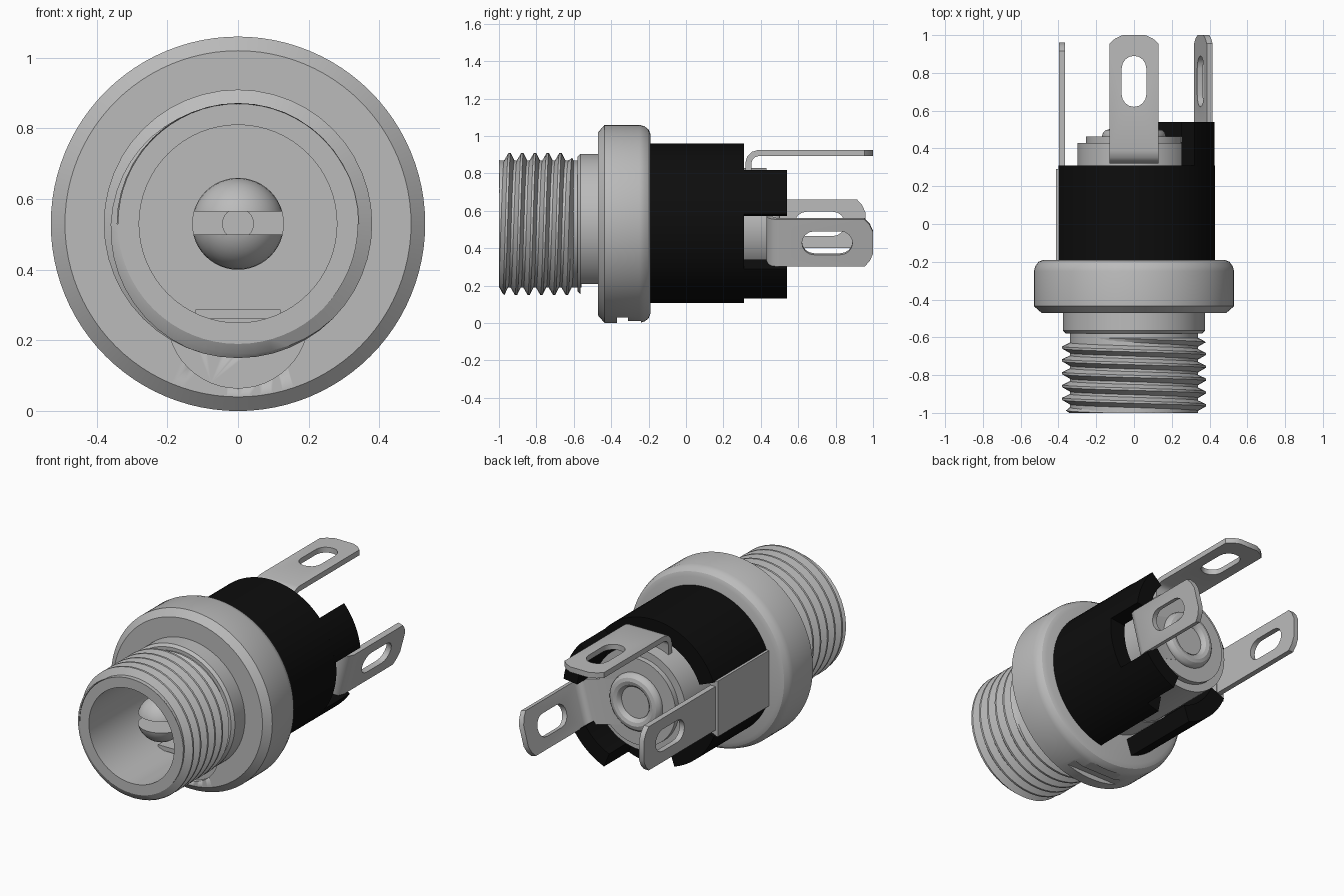
import bpy, bmesh, math
from mathutils import Vector

if "Cube" in bpy.data.objects:
    bpy.data.objects.remove(bpy.data.objects["Cube"], do_unlink=True)

CZ = 0.53  # height of the main axis, which runs along y


def material(name, rgb):
    m = bpy.data.materials.new(name)
    m.use_nodes = True
    m.diffuse_color = (*rgb, 1)
    m.node_tree.nodes["Principled BSDF"].inputs["Base Color"].default_value = (*rgb, 1)
    return m


METAL = material("nickel grey", (0.5, 0.5, 0.5))
BLACK = material("black plastic", (0.004, 0.004, 0.004))


def polar(deg, r, y, v=0.0):
    """Point at an angle and radius round the axis, shifted v along the tangent."""
    a = math.radians(deg)
    return Vector((r * math.cos(a) - v * math.sin(a), y, CZ + r * math.sin(a) + v * math.cos(a)))


def finish(name, bm, mat, smooth=True):
    bmesh.ops.remove_doubles(bm, verts=bm.verts, dist=1e-5)
    bmesh.ops.recalc_face_normals(bm, faces=bm.faces)
    me = bpy.data.meshes.new(name)
    bm.to_mesh(me)
    bm.free()
    me.materials.append(mat)
    ob = bpy.data.objects.new(name, me)
    bpy.context.collection.objects.link(ob)
    bpy.ops.object.select_all(action='DESELECT')
    ob.select_set(True)
    bpy.context.view_layer.objects.active = ob
    if smooth:
        bpy.ops.object.shade_smooth_by_angle(angle=math.radians(30))
    return ob


def revolve(name, profile, mat=METAL, a0=0, a1=360, segs=64):
    """Sweep a closed (radius, y) profile round the axis; partial sweeps get end caps."""
    bm = bmesh.new()
    rings = [[bm.verts.new(polar(a0 + (a1 - a0) * i / segs, r, y)) for r, y in profile]
             for i in range(segs + 1)]
    n = len(profile)
    for p, q in zip(rings, rings[1:]):
        for j in range(n):
            k = (j + 1) % n
            if profile[j][0] > 0 or profile[k][0] > 0:
                bm.faces.new((p[j], p[k], q[k], q[j]))
    if a1 - a0 < 360:
        bm.faces.new(rings[0])
        bm.faces.new(rings[-1])
    bmesh.ops.dissolve_degenerate(bm, edges=bm.edges, dist=1e-6)
    return finish(name, bm, mat)


def tube(name, r0, r1, y0, y1, mat=METAL, a0=0, a1=360, segs=64):
    return revolve(name, [(r0, y0), (r1, y0), (r1, y1), (r0, y1)], mat, a0, a1, segs)


def box(name, lo, hi, mat=METAL):
    bm = bmesh.new()
    bmesh.ops.create_cube(bm, size=1)
    for v in bm.verts:
        v.co = [l + (c + 0.5) * (h - l) for l, h, c in zip(lo, hi, v.co)]
    return finish(name, bm, mat, smooth=False)


def cut(ob, cutter):
    mod = ob.modifiers.new("cut", 'BOOLEAN')
    mod.operation, mod.solver, mod.object = 'DIFFERENCE', 'EXACT', cutter
    cutter.hide_render = True
    bpy.context.view_layer.objects.active = ob
    # keep the cut first so shading by angle is evaluated last
    bpy.ops.object.modifier_move_to_index(modifier=mod.name, index=0)
    bpy.ops.object.modifier_apply(modifier=mod.name)
    bpy.data.objects.remove(cutter, do_unlink=True)


# Flange with neck, rounded at the back edge
flange = revolve("flange", [
    (0.30, -0.58), (0.36, -0.58), (0.375, -0.565), (0.375, -0.47), (0.49, -0.47),
    (0.53, -0.435), (0.53, -0.25), (0.522, -0.222), (0.505, -0.20), (0.48, -0.19),
    (0.30, -0.19)], segs=96)

# Round pocket under the neck and the stepped notch at the bottom of the flange
bm = bmesh.new()
bmesh.ops.create_cone(bm, cap_ends=True, segments=48, radius1=0.2, radius2=0.2, depth=0.12)
for v in bm.verts:
    v.co = Vector((v.co.x, v.co.z - 0.505, v.co.y + 0.265))
cut(flange, finish("pocket_cutter", bm, METAL))
cut(flange, box("notch_cutter", (-0.4, -0.37, -0.1), (0.4, -0.31, 0.03)))
cut(flange, box("step_cutter", (-0.4, -0.312, -0.1), (0.4, -0.24, 0.012)))

# Inner sleeve with the socket bore, and the floor of the bore
tube("inner_sleeve", 0.28, 0.34, -1.0, -0.56)
tube("bore_lining", 0.28, 0.305, -0.57, 0.0)
tube("bore_floor", 0.21, 0.30, -0.06, 0.0)
tube("floor_recess", 0.0, 0.25, -0.03, 0.01)

# Helical screw thread, run out at both ends
bm = bmesh.new()
N, PITCH, TURNS = 48, 0.068, 9
SHAPE = ((0.0, 0.335), (0.12, 0.335), (0.5, 0.38), (0.68, 0.38))
cols = []
for k in range(N * (TURNS + 1) + 1):
    col = []
    for t, r in SHAPE:
        y = min(max(-1.0 + PITCH * (k / N - 2 + t), -1.0), -0.6)
        r = min(r, 0.342 + 1.5 * (y + 1.0), 0.335 + 2 * (-0.6 - y))
        col.append(bm.verts.new(polar(360 * k / N, r, y)))
    cols.append(col)
for k in range(N * TURNS):
    for j in range(4):
        a, b = cols[k], cols[k + 1]
        quad = ((a[j], a[j + 1], b[j + 1], b[j]) if j < 3 else
                (a[3], cols[k + N][0], cols[k + 1 + N][0], b[3]))
        ys = [v.co.y for v in quad]
        if max(ys) - min(ys) > 1e-5:
            bm.faces.new(quad)
bmesh.ops.dissolve_degenerate(bm, edges=bm.edges, dist=1e-5)
finish("screw_thread", bm, METAL)

# Centre pin with a domed, slotted tip
dome = [(0.13 * math.sin(math.radians(a)), -0.72 - 0.13 * math.cos(math.radians(a)))
        for a in range(0, 91, 10)]
pin = revolve("centre_pin", dome + [(0.13, -0.02), (0.0, -0.02)], segs=48)
cut(pin, box("slot_cutter", (-0.3, -1.0, 0.5), (0.3, -0.5, 0.565)))
tube("pin_core", 0.0, 0.045, -0.55, -0.45, segs=24)

# Flat spring contact low in the bore
box("spring_contact", (-0.12, -0.58, 0.262), (0.12, -0.02, 0.288))

# Plastic body, open along the bottom and flattened on one side
tube("body_main", 0.33, 0.43, -0.195, 0.31, BLACK, -79, 158, 56)
tube("body_lower", 0.33, 0.43, -0.195, 0.31, BLACK, 202, 251, 14)
tube("upper_prong", 0.34, 0.43, 0.30, 0.54, BLACK, 7, 42, 10)
tube("lower_prong", 0.34, 0.43, 0.30, 0.54, BLACK, -68, -34, 10)
box("side_panel", (-0.412, -0.195, CZ - 0.165), (-0.36, 0.29, CZ + 0.165))

# Insulator stack and rivet at the back
tube("rear_core", 0.0, 0.30, -0.19, 0.43)
tube("rear_washer", 0.0, 0.255, 0.42, 0.462)
ring = [(0.13 + 0.04 * math.cos(math.radians(a)), 0.462 + 0.04 * math.sin(math.radians(a)))
        for a in range(0, 360, 30)]
revolve("rivet_ring", ring, segs=48)
tube("rivet_centre", 0.0, 0.11, 0.44, 0.472, segs=32)


def terminal(name, deg, path, y_end):
    """Solder tab: a strip following (radius, y) points, ending in a plate with a slot."""
    w, r, y0 = 0.13, path[-1][0], path[-1][1]
    bm = bmesh.new()
    outer = [(y0, -w), (y_end - 0.045, -w), (y_end - 0.018, -0.10), (y_end, -0.06),
             (y_end, 0.06), (y_end - 0.018, 0.10), (y_end - 0.045, w), (y0, w)]
    hole = []
    for i in range(18):
        a = math.radians(-90 + (i if i < 9 else i - 1) * 180 / 8)
        if i >= 9:
            a = math.radians(90 + (i - 9) * 180 / 8)
        mid = y_end - (0.175 if i < 9 else 0.315)
        hole.append((mid + 0.065 * math.cos(a), 0.065 * math.sin(a)))
    edges = []
    for loop in (outer, hole):
        vs = [bm.verts.new(polar(deg, r, y, v)) for y, v in loop]
        edges += [bm.edges.new((vs[i], vs[(i + 1) % len(vs)])) for i in range(len(vs))]
    bmesh.ops.triangle_fill(bm, use_beauty=True, edges=edges)
    rows = [[bm.verts.new(polar(deg, pr, py, v)) for v in (-w, w)] for pr, py in path]
    for p, q in zip(rows, rows[1:]):
        bm.faces.new((p[0], p[1], q[1], q[0]))
    ob = finish(name, bm, METAL, smooth=False)
    mod = ob.modifiers.new("thickness", 'SOLIDIFY')
    mod.thickness, mod.offset, mod.use_even_offset = 0.032, 0, True
    bpy.ops.object.modifier_apply(modifier=mod.name)
    bpy.ops.object.shade_smooth_by_angle(angle=math.radians(35))


terminal("top_terminal", 90, [(0.25, 0.335), (0.33, 0.335), (0.352, 0.341), (0.371, 0.36),
                              (0.38, 0.39)], 1.0)
terminal("left_terminal", -15, [(0.0, 0.447), (0.33, 0.447), (0.352, 0.453), (0.371, 0.47),
                                (0.38, 0.50)], 1.0)
terminal("right_terminal", 180, [(0.38, 0.2), (0.38, 0.31)], 0.96)
